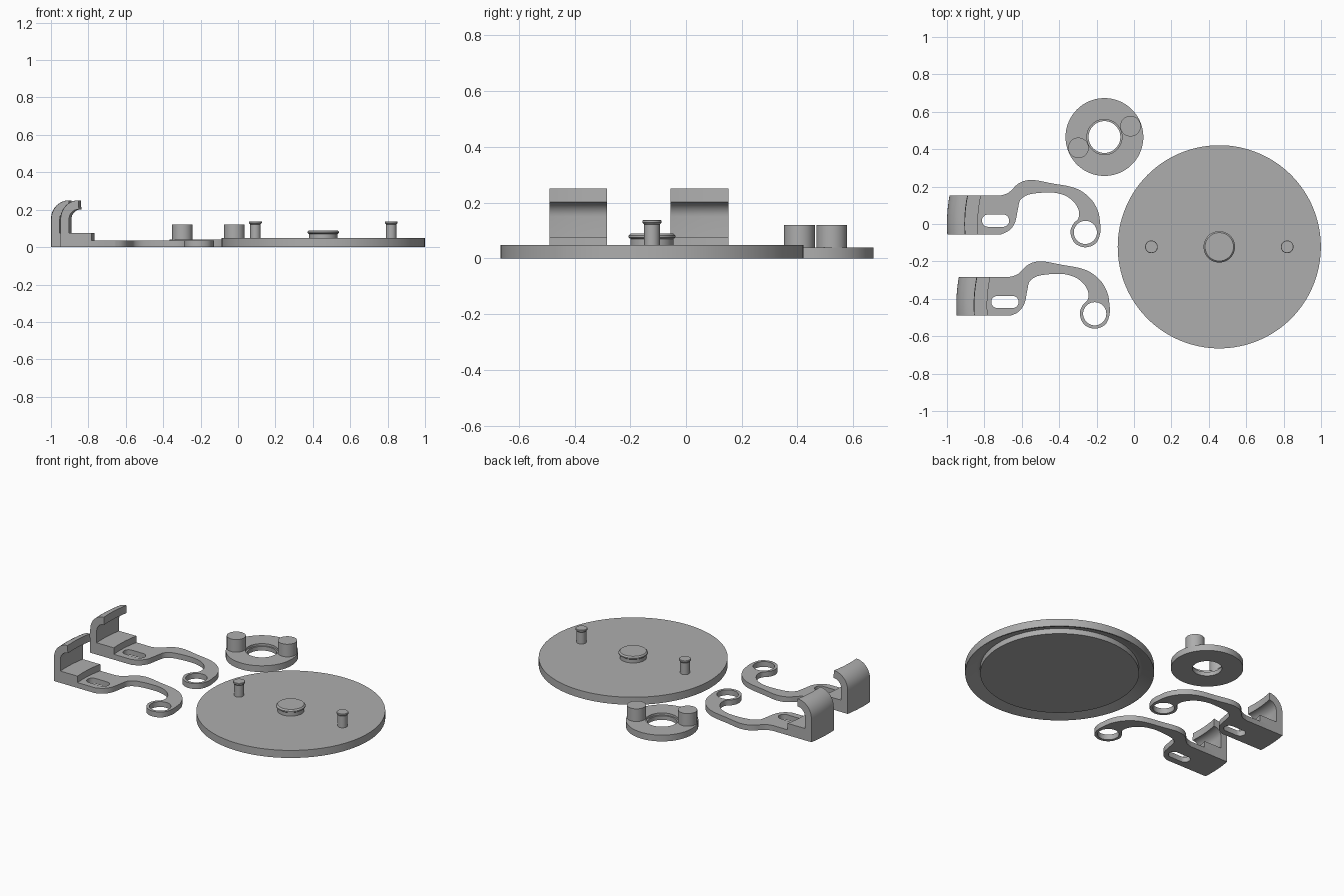
import bpy, bmesh, math

if "Cube" in bpy.data.objects:
    bpy.data.objects.remove(bpy.data.objects["Cube"])

grey = bpy.data.materials.new("plain grey")
grey.diffuse_color = (0.42, 0.42, 0.42, 1)
grey.use_nodes = True
grey.node_tree.nodes["Principled BSDF"].inputs["Base Color"].default_value = grey.diffuse_color


def finish(ob):
    ob.data.materials.clear()
    ob.data.materials.append(grey)
    bpy.ops.object.select_all(action='DESELECT')
    ob.select_set(True)
    bpy.context.view_layer.objects.active = ob
    bpy.ops.object.shade_smooth_by_angle(angle=math.radians(30))
    return ob


def mesh_object(name, bm):
    bmesh.ops.recalc_face_normals(bm, faces=bm.faces)
    me = bpy.data.meshes.new(name)
    bm.to_mesh(me)
    bm.free()
    ob = bpy.data.objects.new(name, me)
    bpy.context.collection.objects.link(ob)
    return finish(ob)


def lathe(name, profile, x, y, steps=64, closed=False):
    """Turn an (r, z) profile round a vertical axis at x, y."""
    bm = bmesh.new()
    rings = []
    for r, z in profile:
        if r == 0:
            rings.append([bm.verts.new((x, y, z))] * steps)
        else:
            rings.append([bm.verts.new((x + r * math.cos(2 * math.pi * i / steps),
                                        y + r * math.sin(2 * math.pi * i / steps), z))
                          for i in range(steps)])
    pairs = list(zip(rings, rings[1:])) + ([(rings[-1], rings[0])] if closed else [])
    for a, b in pairs:
        for i in range(steps):
            j = (i + 1) % steps
            bm.faces.new(list(dict.fromkeys((a[i], a[j], b[j], b[i]))))
    return mesh_object(name, bm)


def circle(cx, cy, r, n=40):
    return [(cx + r * math.cos(2 * math.pi * i / n), cy + r * math.sin(2 * math.pi * i / n))
            for i in range(n)]


def smooth_path(p, sub=4):
    """Catmull-Rom points through an open path."""
    q = [p[0]] + p + [p[-1]]
    out = []
    for i in range(1, len(q) - 2):
        for s in range(sub):
            t = s / sub
            out.append(tuple(0.5 * (2 * b + (c - a) * t + (2 * a - 5 * b + 4 * c - d) * t ** 2
                                    + (3 * b - a - 3 * c + d) * t ** 3)
                             for a, b, c, d in zip(q[i - 1], q[i], q[i + 1], q[i + 2])))
    return out + [p[-1]]


def plate(name, loops, height, dx, dy):
    """Flat plate; every loop after the first is a hole."""
    cu = bpy.data.curves.new(name, 'CURVE')
    cu.dimensions = '2D'
    cu.fill_mode = 'BOTH'
    cu.extrude = height / 2
    for loop in loops:
        sp = cu.splines.new('POLY')
        sp.points.add(len(loop) - 1)
        for pt, (x, y) in zip(sp.points, loop):
            pt.co = (x + dx, y + dy, 0, 1)
        sp.use_cyclic_u = True
    tmp = bpy.data.objects.new(name + "_curve", cu)
    bpy.context.collection.objects.link(tmp)
    dg = bpy.context.evaluated_depsgraph_get()
    me = bpy.data.meshes.new_from_object(tmp.evaluated_get(dg))
    bpy.data.objects.remove(tmp)
    bm = bmesh.new()
    bm.from_mesh(me)
    bmesh.ops.remove_doubles(bm, verts=bm.verts, dist=1e-5)
    bmesh.ops.translate(bm, verts=bm.verts, vec=(0, 0, height / 2))
    return mesh_object(name, bm)


# large disc with a groove underneath, centre knob and two headed pins
DX, DY = 0.456, -0.122
lathe("disc", [(0, 0.048), (0.543, 0.048), (0.543, 0), (0.535, 0), (0.475, 0.034),
               (0.456, 0.034), (0.456, 0), (0, 0)], DX, DY, 128)
lathe("centre_knob", [(0, 0.045), (0.077, 0.045), (0.077, 0.07), (0.084, 0.075),
                      (0.084, 0.082), (0.076, 0.09), (0, 0.09)], DX, DY)
for side in (-1, 1):
    lathe("disc_pin", [(0, 0.045), (0.028, 0.045), (0.028, 0.122), (0.034, 0.128),
                       (0.034, 0.136), (0.032, 0.138), (0, 0.138)], DX + side * 0.363, DY, 32)

# ring with a stepped bore and two round pegs
RX, RY = -0.158, 0.465
lathe("ring", [(0.085, 0), (0.208, 0), (0.208, 0.04), (0.094, 0.04), (0.094, 0.026),
               (0.085, 0.026)], RX, RY, 96, closed=True)
for side in (-1, 1):
    lathe("ring_peg", [(0, 0.035), (0.055, 0.035), (0.055, 0.12), (0, 0.12)],
          RX + side * 0.139, RY + side * 0.058, 40)

# curved arm outline, from the clip round the eye and back
ARM = [(-.716, .152), (-.678, .163), (-.652, .184), (-.625, .211), (-.588, .230),
       (-.534, .235), (-.438, .217), (-.342, .200), (-.278, .174), (-.224, .126),
       (-.192, .067), (-.182, .013), (-.18, -.045), (-.203, -.102), (-.26, -.125),
       (-.317, -.102), (-.34, -.045), (-.325, 0), (-.298, .029), (-.294, .067),
       (-.315, .11), (-.358, .147), (-.417, .166), (-.475, .168), (-.534, .163),
       (-.577, .152), (-.609, .126), (-.62, .083), (-.636, .008), (-.668, -.035),
       (-.71, -.055)]
Y0, Y1 = -0.055, 0.152
SLOT = [(-.74 + (0.04 if math.cos(a) > 0 else -0.04) + .033 * math.cos(a),
         .018 + .033 * math.sin(a))
        for a in (math.pi * (i + 0.5) / 16 for i in range(32))]

# clip section: (distance in from the outer face, height)
OUTER = [(0.095 - 0.095 * math.cos(math.pi / 2 * i / 10),
          0.15 + 0.1 * math.sin(math.pi / 2 * i / 10)) for i in range(11)]
INNER = [(0.097 - 0.052 * math.sin(math.pi / 2 * i / 8),
          0.15 + 0.052 * math.cos(math.pi / 2 * i / 8)) for i in range(9)]
CLIP = [(0, 0)] + OUTER + INNER + [(0.045, 0.075), (0.165, 0.075), (0.165, 0)]


def clip(name, dx, dy, radius=0.85, n=16):
    """Sweep the clip section along a shallow arc with flat ends."""
    bm = bmesh.new()
    rows = []
    for k in range(n + 1):
        y = Y0 + (Y1 - Y0) * k / n
        rows.append([bm.verts.new((radius - 1 - math.sqrt((radius - d) ** 2 - y * y) + dx,
                                   y + dy, z)) for d, z in CLIP])
    m = len(CLIP)
    for a, b in zip(rows, rows[1:]):
        for i in range(m):
            bm.faces.new((a[i], a[(i + 1) % m], b[(i + 1) % m], b[i]))
    bm.faces.new(rows[0])
    bm.faces.new(rows[-1])
    return mesh_object(name, bm)


# two matching arms
for dx, dy in ((0, 0), (0.05, -0.435)):
    outline = [(-0.9, Y1)] + smooth_path(ARM) + [(-0.9, Y0)]
    plate("arm_plate", [outline, SLOT, circle(-0.26, -0.045, 0.062)], 0.034, dx, dy)
    clip("arm_clip", dx, dy)
